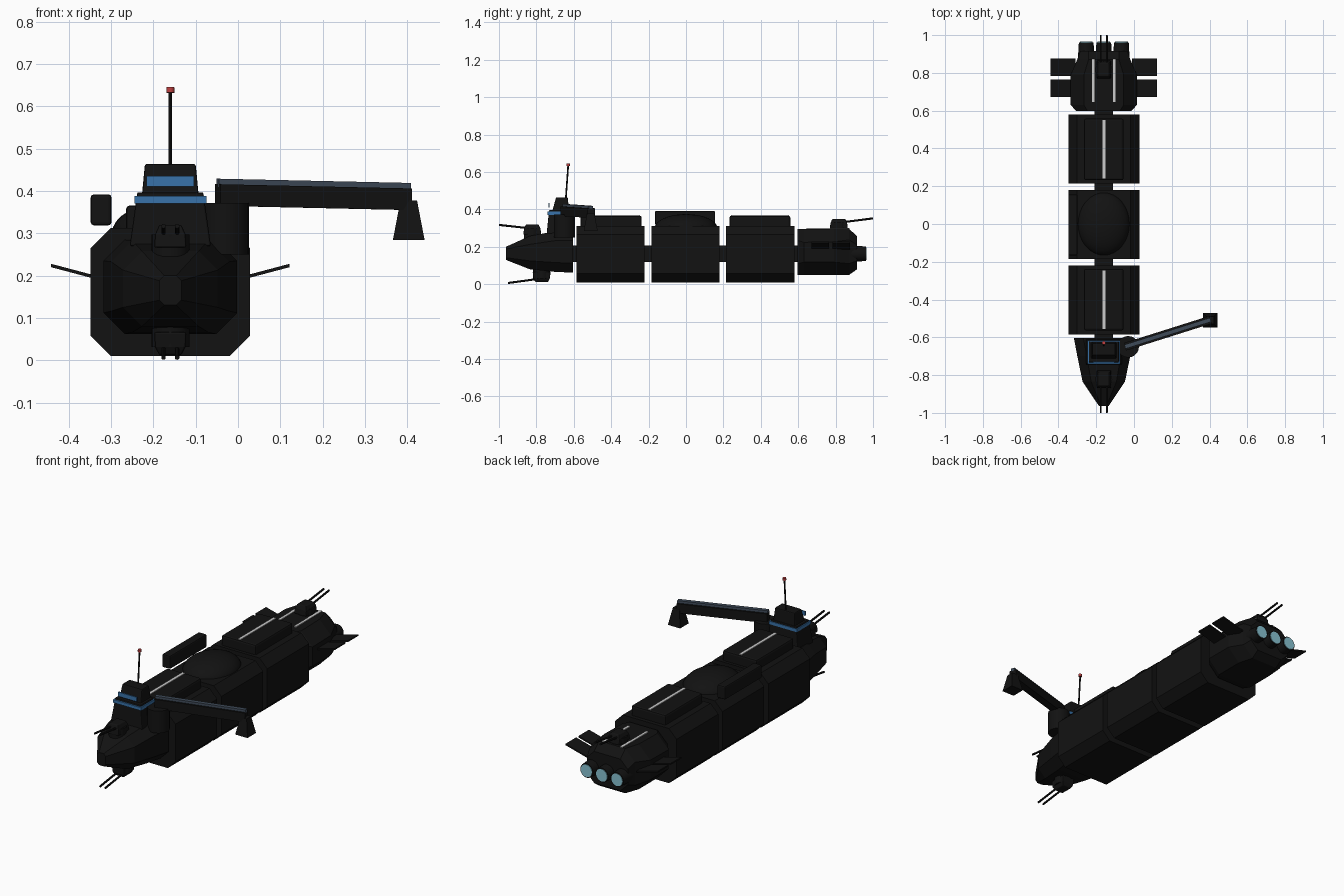
import bpy, bmesh, math
from mathutils import Vector, Matrix

if "Cube" in bpy.data.objects:
    bpy.data.objects.remove(bpy.data.objects["Cube"])

CX = -0.16  # ship centreline


def material(name, rgb):
    m = bpy.data.materials.new(name)
    m.diffuse_color = (*rgb, 1)
    m.use_nodes = True
    m.node_tree.nodes["Principled BSDF"].inputs["Base Color"].default_value = m.diffuse_color
    return m


DARK = material("hull_black", (0.006, 0.006, 0.006))
BLUE = material("window_blue", (0.04, 0.17, 0.40))
WHITE = material("stripe_white", (0.75, 0.75, 0.75))
STEEL = material("boom_steel", (0.05, 0.07, 0.10))
RED = material("beacon_red", (0.5, 0.05, 0.05))
GLOW = material("engine_glow", (0.25, 0.55, 0.65))


def finish(name, bm, mat, bevel=0.0, smooth=False):
    bmesh.ops.recalc_face_normals(bm, faces=bm.faces)
    me = bpy.data.meshes.new(name)
    bm.to_mesh(me)
    bm.free()
    me.materials.append(mat)
    ob = bpy.data.objects.new(name, me)
    bpy.context.collection.objects.link(ob)
    if bevel:
        mod = ob.modifiers.new("bevel", 'BEVEL')
        mod.width, mod.segments = bevel, 2
    if smooth:
        bpy.ops.object.select_all(action='DESELECT')
        bpy.context.view_layer.objects.active = ob
        ob.select_set(True)
        bpy.ops.object.shade_smooth_by_angle(angle=math.radians(35))
    return ob


def skin(name, rings, mat, **kw):
    """Join equal-length rings of points and cap both ends."""
    bm = bmesh.new()
    rings = [[bm.verts.new(p) for p in r] for r in rings]
    for a, b in zip(rings, rings[1:]):
        for i in range(len(a)):
            j = (i + 1) % len(a)
            bm.faces.new((a[i], a[j], b[j], b[i]))
    bm.faces.new(rings[0])
    bm.faces.new(rings[-1])
    return finish(name, bm, mat, **kw)


def octagon(y, hw, z0, z1, c):
    """Chamfered rectangle across the ship."""
    xz = [(hw - c, z0), (hw, z0 + c), (hw, z1 - c), (hw - c, z1),
          (c - hw, z1), (-hw, z1 - c), (-hw, z0 + c), (c - hw, z0)]
    return [(CX + x, y, z) for x, z in xz]


def rect(x0, x1, y0, y1, z):
    return [(x0, y0, z), (x1, y0, z), (x1, y1, z), (x0, y1, z)]


def box(name, x0, x1, y0, y1, z0, z1, mat=DARK, bevel=0.0):
    return skin(name, [rect(x0, x1, y0, y1, z0), rect(x0, x1, y0, y1, z1)], mat, bevel=bevel)


def rod(name, a, b, r1, r2=None, mat=DARK, n=16, smooth=True):
    a, b = Vector(a), Vector(b)
    d = b - a
    bm = bmesh.new()
    bmesh.ops.create_cone(bm, cap_ends=True, segments=n, radius1=r1,
                          radius2=r1 if r2 is None else r2, depth=d.length,
                          matrix=Matrix.Translation((a + b) / 2) @ d.to_track_quat('Z', 'Y').to_matrix().to_4x4())
    return finish(name, bm, mat, smooth=smooth)


def beam(name, a, b, w, z0, z1, mat=DARK):
    """Horizontal-ish bar from a to b, with z offsets for its bottom and top."""
    a, b = Vector(a), Vector(b)
    s = Vector((-(b - a).y, (b - a).x, 0)).normalized() * w / 2
    ring = lambda p: [p + s + Vector((0, 0, z0)), p - s + Vector((0, 0, z0)),
                      p - s + Vector((0, 0, z1)), p + s + Vector((0, 0, z1))]
    return skin(name, [ring(a), ring(b)], mat)


# Spine through the whole ship
box("spine", CX - 0.048, CX + 0.048, -0.65, 0.65, 0.12, 0.208)

# Three cargo containers
for i, y in enumerate((-0.403, -0.003, 0.397)):
    skin(f"cargo_container_{i + 1}",
         [octagon(y - 0.182, 0.188, 0.01, 0.312, 0.047),
          octagon(y + 0.182, 0.188, 0.01, 0.312, 0.047)], DARK)

# Raised hatches with white stripes on the outer containers
for i, y in enumerate((-0.4, 0.395)):
    box(f"hatch_{i + 1}", CX - 0.105, CX + 0.105, y - 0.163, y + 0.163, 0.30, 0.366, bevel=0.01)
    box(f"hatch_stripe_{i + 1}", CX - 0.008, CX + 0.008, y - 0.155, y + 0.155, 0.36, 0.37, WHITE)

# Tank dome on the middle container
bm = bmesh.new()
bmesh.ops.create_uvsphere(bm, u_segments=32, v_segments=16, radius=1,
                          matrix=Matrix.Translation((CX, 0, 0.30)) @ Matrix.Diagonal((0.138, 0.168, 0.075, 1)))
finish("tank_dome", bm, DARK, smooth=True)

# Long side pod hovering over the port edge
box("side_pod", -0.348, -0.299, -0.166, 0.156, 0.319, 0.392, bevel=0.007)

# Tapered nose
skin("nose", [octagon(-0.604, 0.158, 0.062, 0.285, 0.05),
              octagon(-0.70, 0.140, 0.066, 0.283, 0.05),
              octagon(-0.835, 0.112, 0.080, 0.258, 0.045),
              octagon(-0.963, 0.026, 0.130, 0.200, 0.012)], DARK)

# Stern block
skin("stern", [octagon(0.597, 0.145, 0.05, 0.294, 0.06),
               octagon(0.63, 0.175, 0.048, 0.294, 0.07),
               octagon(0.79, 0.175, 0.048, 0.297, 0.07),
               octagon(0.872, 0.140, 0.050, 0.297, 0.06),
               octagon(0.915, 0.125, 0.08, 0.255, 0.045)], DARK)

# Engines with glowing nozzles
for i in (-1, 0, 1):
    x = CX + i * 0.093
    rod(f"engine_{i + 2}", (x, 0.84, 0.163), (x, 0.962, 0.163), 0.046, 0.039, n=24)
    rod(f"engine_glow_{i + 2}", (x, 0.95, 0.163), (x, 0.965, 0.163), 0.034, mat=GLOW, n=24)

# Stern stripes and radiator fins, both sides
for s, side in ((-1, "left"), (1, "right")):
    x = CX + s * 0.056
    box(f"stern_stripe_{side}", x - 0.007, x + 0.007, 0.645, 0.873, 0.285, 0.30, WHITE)
    for j, y in enumerate((0.718, 0.83)):
        fin = lambda dx, z: [(CX + s * dx, y - 0.046, z - 0.004), (CX + s * dx, y + 0.046, z - 0.004),
                             (CX + s * dx, y + 0.046, z + 0.004), (CX + s * dx, y - 0.046, z + 0.004)]
        skin(f"fin_{side}_{j + 1}", [fin(0.15, 0.189), fin(0.282, 0.224)], DARK)


# Twin-barrel turrets: housing on a round base
def turret(name, y, z0, z1, muzzle_y, muzzle_z, base_z):
    zm = (z0 + z1) / 2
    rod(name + "_base", (CX, y, base_z), (CX, y, zm), 0.045)
    skin(name + "_housing", [rect(CX - 0.038, CX + 0.038, y - 0.048, y + 0.048, base_z + (zm - base_z) * 0.4),
                             rect(CX - 0.036, CX + 0.036, y - 0.044, y + 0.044, zm),
                             rect(CX - 0.026, CX + 0.026, y - 0.034, y + 0.034, z1 if z1 > base_z else z0)],
         DARK, bevel=0.004)
    for s in (-1, 1):
        rod(f"{name}_barrel_{s + 2}", (CX + s * 0.016, y, zm), (CX + s * 0.016, muzzle_y, muzzle_z), 0.0055, n=10)


turret("front_turret", -0.822, 0.275, 0.32, -0.999, 0.317, 0.245)
turret("rear_turret", 0.817, 0.308, 0.35, 0.999, 0.352, 0.28)
turret("belly_turret", -0.772, 0.012, 0.05, -0.952, 0.0065, 0.09)

# Bridge tower
skin("bridge_base", [rect(CX - 0.096, CX + 0.096, -0.745, -0.61, 0.27),
                     rect(CX - 0.078, CX + 0.078, -0.732, -0.622, 0.397)], DARK, bevel=0.004)
box("bridge_window_band", CX - 0.085, CX + 0.085, -0.741, -0.617, 0.371, 0.388, BLUE)
skin("bridge_top", [rect(CX - 0.067, CX + 0.067, -0.715, -0.625, 0.39),
                    rect(CX - 0.060, CX + 0.060, -0.695, -0.632, 0.464)], DARK, bevel=0.005)
box("bridge_window", CX - 0.056, CX + 0.056, -0.736, -0.729, 0.411, 0.435, BLUE)

# Mast with beacon
rod("mast", (CX, -0.643, 0.45), (CX, -0.63, 0.634), 0.0045, n=10)
rod("beacon", (CX, -0.63, 0.632), (CX, -0.629, 0.645), 0.0095, mat=RED, n=12)

# Cargo crane: pedestal, boom, top rail and grab
rod("crane_pedestal", (-0.031, -0.65, 0.25), (-0.031, -0.65, 0.372), 0.057, n=20)
A, B = (-0.048, -0.65, 0.39), (0.405, -0.507, 0.38)
beam("crane_boom", A, B, 0.042, -0.025, 0.026)
beam("crane_rail", A, B, 0.022, 0.02, 0.039, STEEL)
skin("crane_grab", [rect(0.366, 0.441, -0.547, -0.472, 0.284),
                    rect(0.384, 0.423, -0.529, -0.490, 0.378)], DARK)
